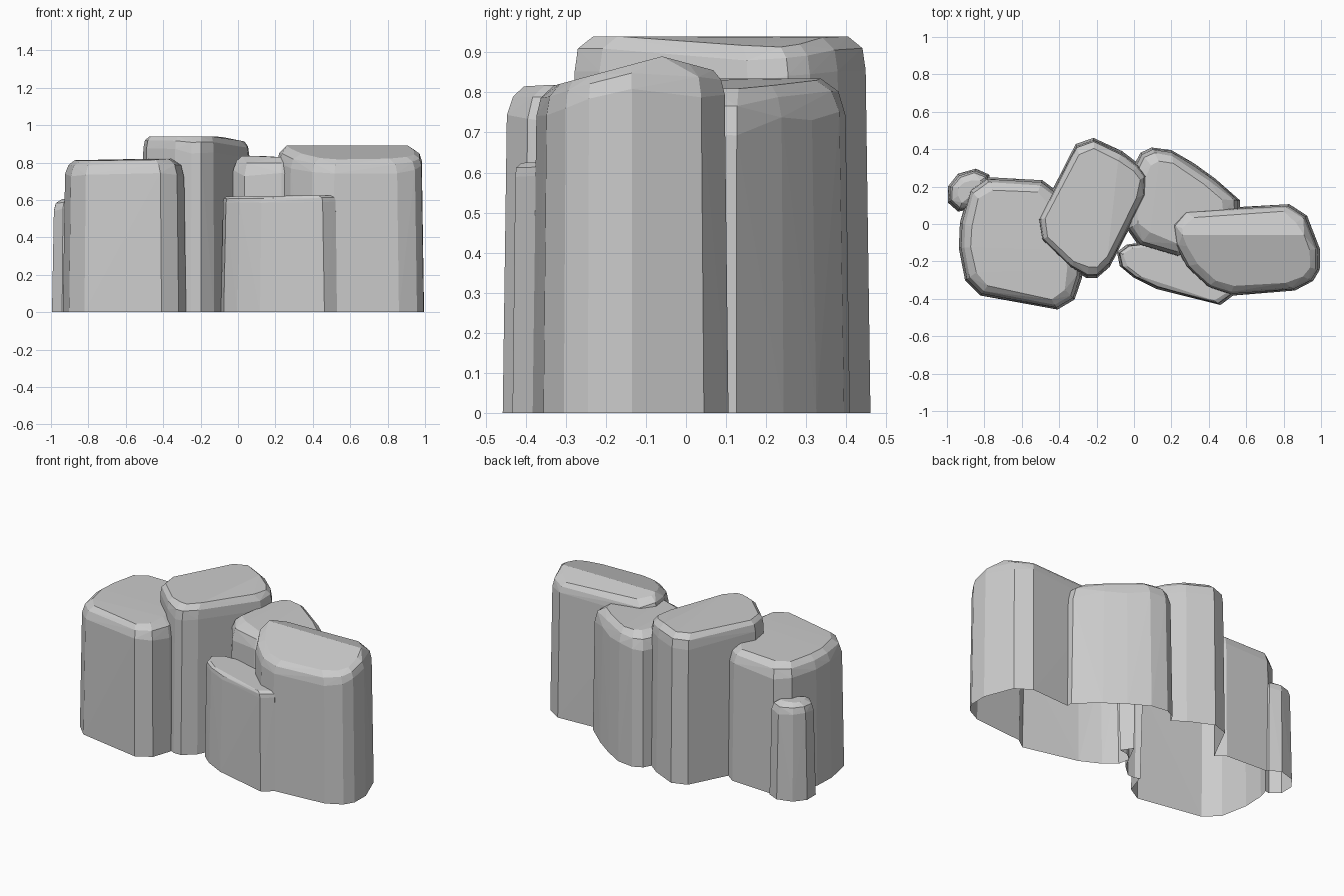
import bpy, bmesh, random
from mathutils import Vector

if "Cube" in bpy.data.objects:
    bpy.data.objects.remove(bpy.data.objects["Cube"])

random.seed(4)


def chamfered(corners, cut=.07):
    """Cut every corner of a plan polygon so few corners give a rounded outline."""
    pts = [Vector(c) for c in corners]
    out = []
    for i, p in enumerate(pts):
        for other in (pts[i - 1], pts[(i + 1) % len(pts)]):
            edge = other - p
            out.append(p + edge.normalized() * min(cut, edge.length * .3))
    return out


def make_rock(name, depth, corners, top, drop, rim, crest=()):
    """Faceted column: convex shell of a base ring, shoulder, bevel and rim."""
    bm = bmesh.new()
    outline = chamfered(corners)
    centre = sum(outline, Vector((0, 0))) / len(outline)
    for p in outline:
        inward = (centre - p).normalized()
        wobble = random.uniform(.8, 1.25)
        bm.verts.new((p.x, p.y, -depth))
        bm.verts.new((p.x, p.y, 0))
        for inset, fall in ((.012, drop * wobble), (rim * .4, drop * .35 * wobble), (rim * wobble, 0)):
            q = p + inward * inset
            bm.verts.new((q.x, q.y, top(q.x, q.y) - fall))
    for x, y in crest:
        bm.verts.new((x, y, top(x, y)))
    hull = bmesh.ops.convex_hull(bm, input=bm.verts[:])
    loose = {g for g in hull["geom_interior"] + hull["geom_unused"]
             if isinstance(g, bmesh.types.BMVert)}
    bmesh.ops.delete(bm, geom=list(loose), context='VERTS')
    bmesh.ops.recalc_face_normals(bm, faces=bm.faces[:])
    mesh = bpy.data.meshes.new(name)
    bm.to_mesh(mesh)
    bm.free()
    obj = bpy.data.objects.new(name, mesh)
    bpy.context.collection.objects.link(obj)
    return obj


# each rock: plan corners, sloping top, shoulder drop, rim inset
left = make_rock(
    "left_rock", .10,
    [(-.95, -.06), (-.89, -.37), (-.34, -.47), (-.255, -.22), (-.42, .23), (-.86, .255)],
    lambda x, y: .83 + .02 * x + .03 * min(0, y + .2), .085, .075)
tall = make_rock(
    "tall_rock", .11,
    [(-.55, -.04), (-.29, -.29), (-.16, -.29), (.1, .22), (0, .36), (-.28, .49)],
    lambda x, y: .94 - .2 * max(0, x + .1), .075, .05)
back = make_rock(
    "back_rock", .12,
    [(-.04, -.1), (-.01, .36), (.14, .43), (.38, .29), (.62, .08), (.3, -.2)],
    lambda x, y: .835 - .08 * max(0, x - .15), .09, .08)
right = make_rock(
    "right_rock", .13,
    [(.19, .07), (.22, -.18), (.44, -.39), (.93, -.35), (1.02, -.2), (.9, .11)],
    lambda x, y: .89 - .27 * abs(y + .06), .065, .06, [(.26, -.06), (.91, -.06)])
front = make_rock(
    "front_rock", .14,
    [(-.13, -.18), (.05, -.33), (.53, -.45), (.54, -.2), (0, -.08)],
    lambda x, y: .62 + .01 * x, .035, .04)
small = make_rock(
    "small_rock", .15,
    [(-1.035, .15), (-.9, .32), (-.72, .24), (-.9, .03)],
    lambda x, y: .605, .06, .06)

# merge the columns into one outer shell
rocks = [left, tall, back, right, front, small]
for rock in rocks[1:]:
    mod = left.modifiers.new("union", 'BOOLEAN')
    mod.operation, mod.solver, mod.object = 'UNION', 'EXACT', rock
bpy.context.view_layer.update()
graph = bpy.context.evaluated_depsgraph_get()
merged = bpy.data.meshes.new_from_object(left.evaluated_get(graph))

# trim at the ground, leaving the underside open
bm = bmesh.new()
bm.from_mesh(merged)
bmesh.ops.bisect_plane(bm, geom=bm.verts[:] + bm.edges[:] + bm.faces[:], dist=1e-5,
                       plane_co=(0, 0, 0), plane_no=(0, 0, 1), clear_inner=True)
bm.to_mesh(merged)
bm.free()

for rock in rocks:
    bpy.data.objects.remove(rock)
cluster = bpy.data.objects.new("rock_cluster", merged)
bpy.context.collection.objects.link(cluster)
